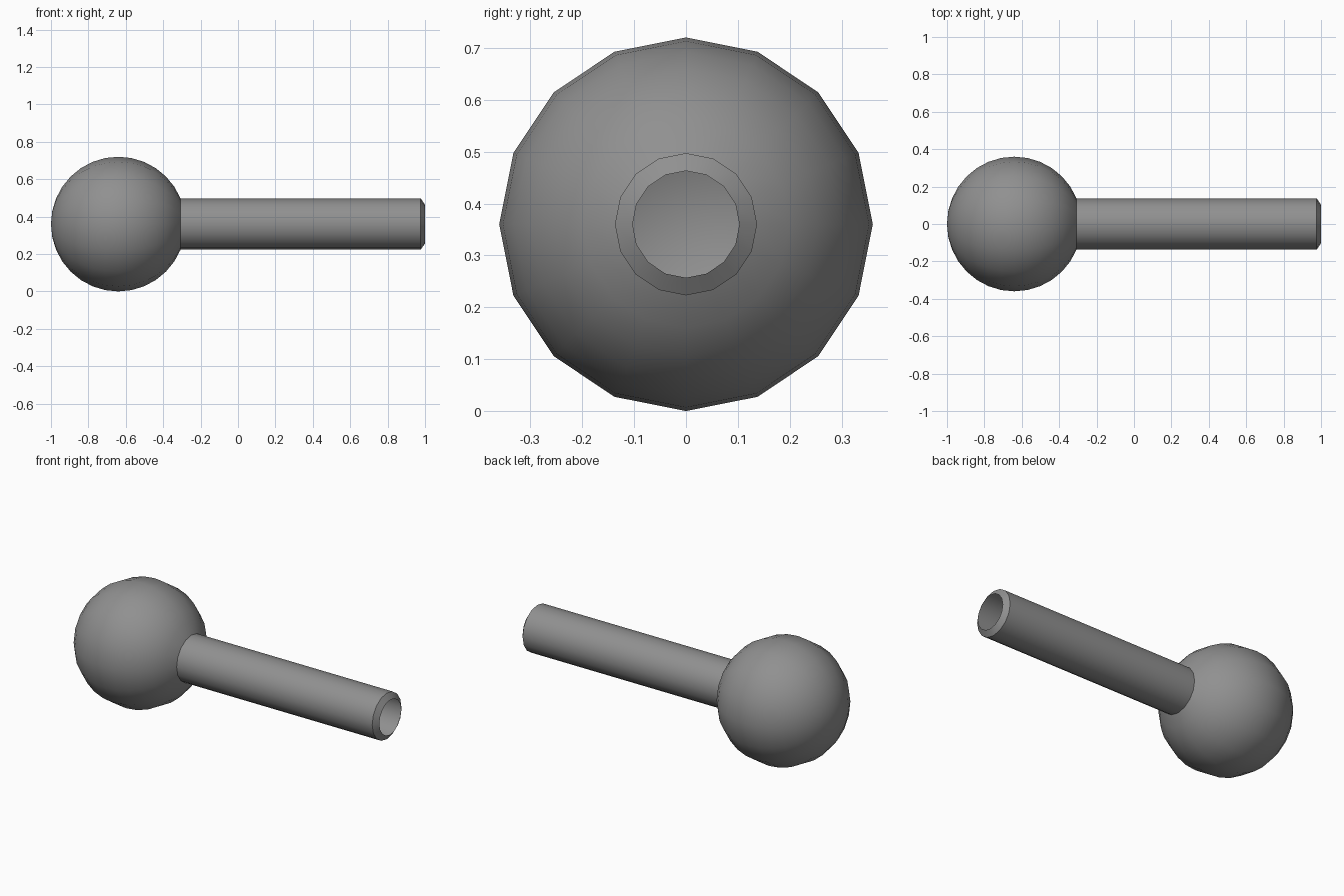
import bpy, bmesh, math

if "Cube" in bpy.data.objects:
    bpy.data.objects.remove(bpy.data.objects["Cube"])

SIDES = 16
BALL_R, TUBE_R, LIP_R = 0.36, 0.137, 0.103
BALL_X, AXIS_Z = -0.64, 0.36

grey = bpy.data.materials.new("mid grey")
grey.diffuse_color = (0.28, 0.28, 0.28, 1)
grey.use_nodes = True
grey.node_tree.nodes["Principled BSDF"].inputs["Base Color"].default_value = grey.diffuse_color

# Profile (x, radius): ball from its far pole to the neck, then the tube and its chamfered lip
neck = math.pi - math.asin(TUBE_R / BALL_R)
steps = 14
profile = [(BALL_X - BALL_R * math.cos(neck * i / steps),
            BALL_R * math.sin(neck * i / steps)) for i in range(1, steps + 1)]
profile += [(0.977, TUBE_R), (1.0, LIP_R)]

# Revolve the profile round the x axis as one shell, open at the tube's end
bm = bmesh.new()
pole = bm.verts.new((BALL_X - BALL_R, 0, AXIS_Z))
rings = []
for x, r in profile:
    rings.append([bm.verts.new((x, r * math.cos(a), AXIS_Z + r * math.sin(a)))
                  for a in (2 * math.pi * k / SIDES for k in range(SIDES))])
for k in range(SIDES):
    n = (k + 1) % SIDES
    bm.faces.new((pole, rings[0][n], rings[0][k]))
    for a, b in zip(rings, rings[1:]):
        bm.faces.new((a[k], a[n], b[n], b[k]))

# Make all normals point away from the axis
bm.normal_update()
for f in bm.faces:
    c = f.calc_center_median()
    out = c.copy()
    out.x = 0 if c.x > BALL_X + BALL_R else c.x - BALL_X
    out.z -= AXIS_Z
    if f.normal.dot(out) < 0:
        f.normal_flip()

mesh = bpy.data.meshes.new("ball_and_tube")
bm.to_mesh(mesh)
bm.free()
mesh.materials.append(grey)
obj = bpy.data.objects.new("ball_and_tube", mesh)
bpy.context.collection.objects.link(obj)

# Smooth shading with a crisp neck and lip
bpy.context.view_layer.objects.active = obj
obj.select_set(True)
bpy.ops.object.shade_smooth_by_angle(angle=math.radians(35))
